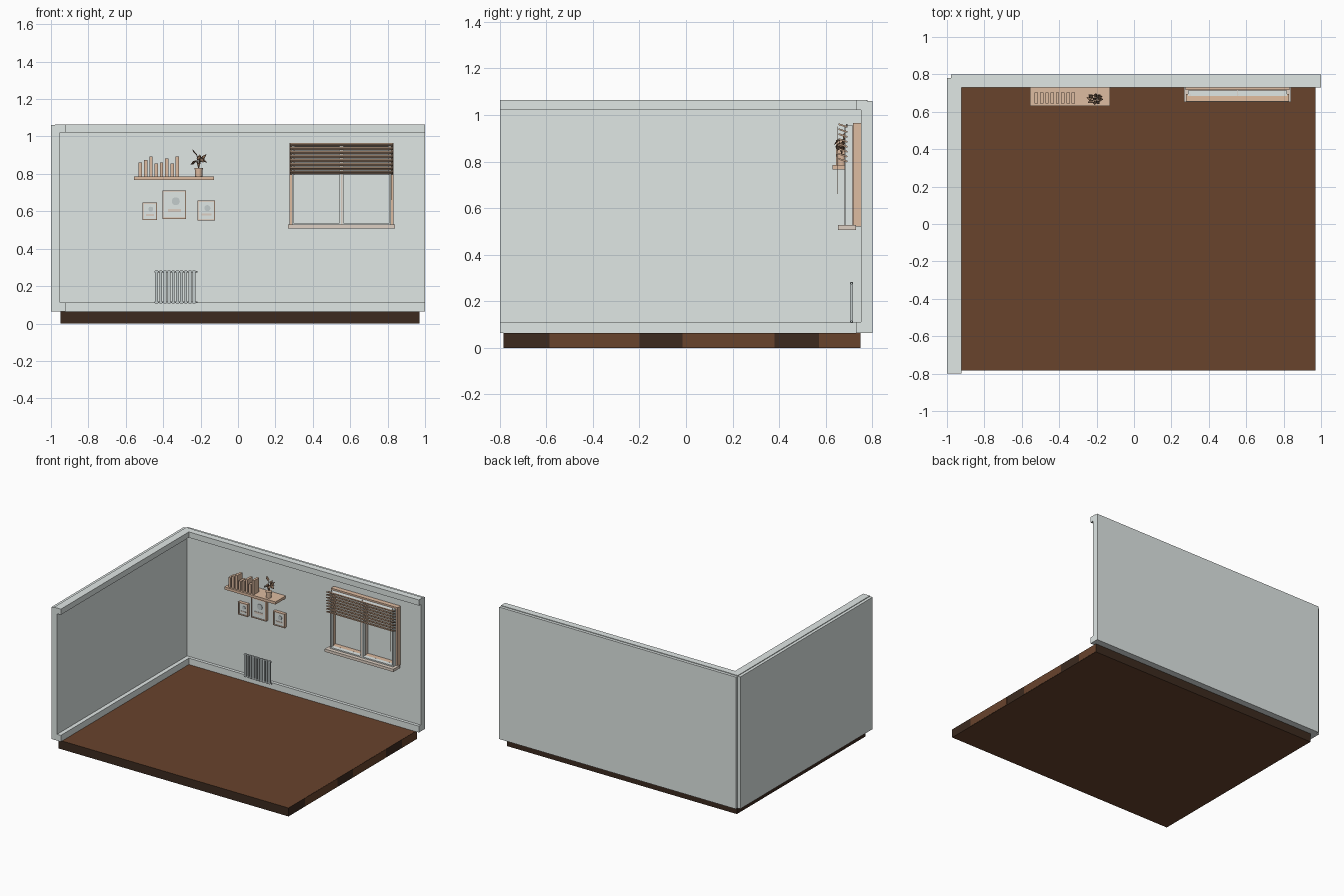
import bpy, bmesh, math, random
from mathutils import Matrix, Vector

if "Cube" in bpy.data.objects:
    bpy.data.objects.remove(bpy.data.objects["Cube"])

random.seed(4)


def mat(name, r, g, b):
    m = bpy.data.materials.new(name)
    lin = [((c / 255 + 0.055) / 1.055) ** 2.4 for c in (r, g, b)]
    m.diffuse_color = (*lin, 1)
    m.use_nodes = True
    m.node_tree.nodes["Principled BSDF"].inputs["Base Color"].default_value = m.diffuse_color
    return m


WALL = mat("pale grey", 224, 231, 229)
METAL = mat("radiator grey", 196, 204, 204)
FLOOR = mat("floor brown", 104, 67, 44)
DARK = mat("dark brown", 60, 42, 31)
CREAM = mat("pale cream", 222, 208, 195)
BEIGE = mat("light wood", 222, 188, 161)
TAN = mat("tan wood", 208, 174, 146)
LEAF = mat("leaf brown", 128, 101, 80)


def build(name, bm, m):
    me = bpy.data.meshes.new(name)
    bmesh.ops.recalc_face_normals(bm, faces=bm.faces)
    bm.to_mesh(me)
    bm.free()
    me.materials.append(m)
    ob = bpy.data.objects.new(name, me)
    bpy.context.collection.objects.link(ob)
    return ob


def box(name, x, y, z, m, tilt=0):
    """Box from (min, max) ranges, optionally tilted about x."""
    bm = bmesh.new()
    c = Vector([sum(r) / 2 for r in (x, y, z)])
    s = [r[1] - r[0] for r in (x, y, z)]
    mtx = Matrix.Translation(c) @ Matrix.Rotation(tilt, 4, 'X') @ Matrix.Diagonal((*s, 1))
    bmesh.ops.create_cube(bm, size=1, matrix=mtx)
    return build(name, bm, m)


def tube(name, a, b, r1, m, r2=None, sides=10):
    """Cylinder or cone between two points."""
    a, b = Vector(a), Vector(b)
    bm = bmesh.new()
    rot = (b - a).to_track_quat('Z', 'Y').to_matrix().to_4x4()
    bmesh.ops.create_cone(bm, cap_ends=True, segments=sides, radius1=r1,
                          radius2=r1 if r2 is None else r2, depth=(b - a).length,
                          matrix=Matrix.Translation((a + b) / 2) @ rot)
    ob = build(name, bm, m)
    for p in ob.data.polygons:
        p.use_smooth = len(p.vertices) == 4
    return ob


def wall(name, m, to_world, length, reach):
    """Extrude the wall section: flat back, skirting and cornice towards the room."""
    section = [(0, 0.064), (reach, 0.064), (reach, 0.112), (0.048, 0.112), (0.048, 1.022),
               (reach, 1.022), (reach, 1.065), (0.022, 1.065), (0.022, 1.06), (0, 1.06)]
    bm = bmesh.new()
    f = bm.faces.new([bm.verts.new(to_world(d, length[0], z)) for d, z in section])
    ext = bmesh.ops.extrude_face_region(bm, geom=[f])
    step = Vector(to_world(0, length[1], 0)) - Vector(to_world(0, length[0], 0))
    bmesh.ops.translate(bm, vec=step,
                        verts=[v for v in ext["geom"] if isinstance(v, bmesh.types.BMVert)])
    return build(name, bm, m)


# Floor slab: brown top and underside, dark sides, brown patches on the right edge
floor = box("floor", (-0.95, 0.97), (-0.783, 0.75), (0, 0.064), DARK)
floor.data.materials.append(FLOOR)
for p in floor.data.polygons:
    if abs(p.normal.z) > 0.5:
        p.material_index = 1
for y in ((-0.585, -0.2), (-0.015, 0.38), (0.57, 0.75)):
    box("floor_edge_patch", (0.968, 0.971), y, (0.002, 0.063), FLOOR)

# Walls
wall("left_wall", WALL, lambda d, t, z: (-1 + d, t, z), (-0.798, 0.78), 0.079)
wall("back_wall", WALL, lambda d, t, z: (t, 0.8 - d, z), (-0.978, 1.0), 0.071)


def frame(name, x, y, z, t, m):
    box(name + "_left", (x[0], x[0] + t), y, z, m)
    box(name + "_right", (x[1] - t, x[1]), y, z, m)
    box(name + "_bottom", (x[0] + t, x[1] - t), y, (z[0], z[0] + t), m)
    box(name + "_top", (x[0] + t, x[1] - t), y, (z[1] - t, z[1]), m)


# Window: sill, casing, sashes and mullion
box("window_sill", (0.267, 0.84), (0.653, 0.73), (0.507, 0.528), CREAM)
frame("window_casing", (0.275, 0.832), (0.716, 0.752), (0.522, 0.966), 0.014, BEIGE)
frame("left_sash", (0.289, 0.553), (0.682, 0.714), (0.528, 0.955), 0.009, WALL)
frame("right_sash", (0.556, 0.818), (0.682, 0.714), (0.528, 0.955), 0.009, WALL)
box("window_mullion", (0.55, 0.559), (0.68, 0.75), (0.528, 0.955), CREAM)

# Blind: thick slats with raised front edges, and cords
for i in range(8):
    z = 0.806 + i * 0.0212
    box("blind_slat", (0.278, 0.83), (0.654, 0.694), (z - 0.0035, z + 0.0035), TAN,
        math.radians(-18))
for x in (0.3, 0.555, 0.808):
    tube("blind_ladder_cord", (x, 0.69, 0.795), (x, 0.69, 0.962), 0.003, CREAM, sides=6)
tube("blind_pull_cord", (0.823, 0.649, 0.66), (0.823, 0.649, 0.95), 0.0015, TAN, sides=6)

# Shelf and books
box("shelf", (-0.555, -0.128), (0.63, 0.755), (0.766, 0.786), BEIGE)
heights = (0.86, 0.875, 0.892, 0.855, 0.86, 0.883, 0.855, 0.892)
for i, h in enumerate(heights):
    x = -0.531 + i * 0.0283
    box("book", (x, x + 0.018), (0.643, 0.703), (0.786, h), BEIGE)

# Potted plant with broad drooping leaves
px, py = -0.21, 0.668
tube("pot", (px, py, 0.786), (px, py, 0.826), 0.019, BEIGE, 0.021, 16)
tube("pot_rim", (px, py, 0.824), (px, py, 0.832), 0.023, BEIGE, sides=16)
for i in range(9):
    a = i * 2.4 + 0.5
    out = Vector((math.cos(a), math.sin(a) * 0.7, 0))
    side = Vector((-math.sin(a), math.cos(a), 0)) * 0.012
    side.z = 0.006
    base = Vector((px, py, 0.83))
    hub = Vector((px, py, 0.868 + 0.035 * random.random())) + out * 0.014
    tube("plant_stem", base, hub, 0.0018, LEAF, sides=5)
    lift = 0.03 if i % 3 == 0 else -0.022
    mid = hub + out * 0.014 + Vector((0, 0, lift * 0.4))
    tip = hub + out * 0.032 + Vector((0, 0, lift))
    bm = bmesh.new()
    v = [bm.verts.new(c) for c in (hub, mid + side, tip, mid - side, mid - Vector((0, 0, 0.003)))]
    for j in range(4):
        bm.faces.new((v[j], v[(j + 1) % 4], v[4]))
    leaf = build("plant_leaf", bm, LEAF)
    leaf.modifiers.new("thickness", 'SOLIDIFY').thickness = 0.0015

# Framed pictures: border, pale panel, simple landscape plates
for x0, x1, z0, z1 in ((-0.51, -0.432, 0.553, 0.647), (-0.403, -0.277, 0.56, 0.711),
                       (-0.217, -0.122, 0.551, 0.657)):
    frame("picture_frame", (x0, x1), (0.728, 0.754), (z0, z1), 0.006, BEIGE)
    box("picture_panel", (x0 + 0.004, x1 - 0.004), (0.735, 0.753), (z0 + 0.004, z1 - 0.004), WALL)
    w, h, cx = x1 - x0, z1 - z0, (x0 + x1) / 2
    box("picture_ground", (cx - w * 0.28, cx + w * 0.28), (0.732, 0.736),
        (z0 + h * 0.24, z0 + h * 0.34), CREAM)
    tube("picture_disc", (cx + w * 0.06, 0.732, z0 + h * 0.62),
         (cx + w * 0.06, 0.736, z0 + h * 0.62), w * 0.17, METAL, sides=20)

# Radiator: flat columns and joining pipes
for i in range(10):
    x = -0.435 + i * 0.0222
    box("radiator_column", (x - 0.0075, x + 0.0075), (0.705, 0.716), (0.108, 0.283), METAL)
for z in (0.113, 0.277):
    tube("radiator_pipe", (-0.447, 0.711, z), (-0.217, 0.711, z), 0.0045, METAL, sides=8)
